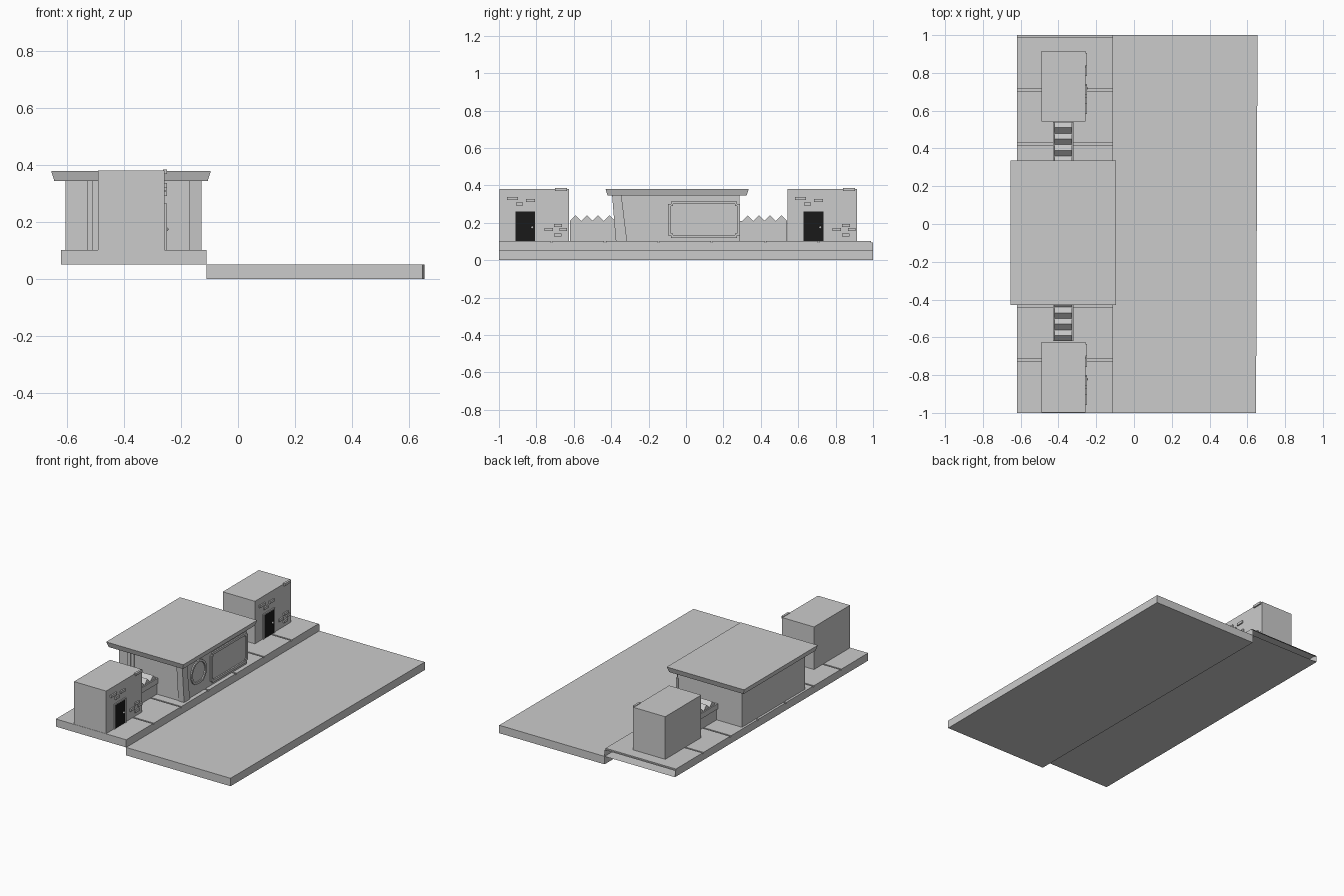
import bpy, bmesh, math

if "Cube" in bpy.data.objects:
    bpy.data.objects.remove(bpy.data.objects["Cube"])

black = bpy.data.materials.new("door_black")
black.diffuse_color = (0.01, 0.01, 0.01, 1)
black.use_nodes = True
black.node_tree.nodes["Principled BSDF"].inputs["Base Color"].default_value = black.diffuse_color


def make(name, verts, faces, mat=None):
    me = bpy.data.meshes.new(name)
    me.from_pydata(verts, [], faces)
    bm = bmesh.new()
    bm.from_mesh(me)
    bmesh.ops.recalc_face_normals(bm, faces=bm.faces)
    bm.to_mesh(me)
    bm.free()
    ob = bpy.data.objects.new(name, me)
    bpy.context.collection.objects.link(ob)
    if mat:
        me.materials.append(mat)
    return ob


def prism(name, profile, x0, x1, mat=None):
    """Extrude a (y, z) outline along x."""
    n = len(profile)
    verts = [(x, y, z) for x in (x0, x1) for y, z in profile]
    faces = [tuple(range(n)), tuple(range(2 * n - 1, n - 1, -1))]
    faces += [(i, (i + 1) % n, n + (i + 1) % n, n + i) for i in range(n)]
    return make(name, verts, faces, mat)


def box(name, x0, x1, y0, y1, z0, z1, mat=None):
    return prism(name, [(y0, z0), (y1, z0), (y1, z1), (y0, z1)], x0, x1, mat)


def frame(name, outer, inner, x0, x1):
    """Ring between two matching (y, z) outlines, extruded along x."""
    n = len(outer)
    verts = [(x, y, z) for x in (x0, x1) for loop in (outer, inner) for y, z in loop]
    faces = []
    for i in range(n):
        j = (i + 1) % n
        faces += [(i, j, n + j, n + i), (2*n + i, 2*n + j, 3*n + j, 3*n + i),
                  (i, j, 2*n + j, 2*n + i), (n + i, n + j, 3*n + j, 3*n + i)]
    return make(name, verts, faces)


# road, very slightly out of square
road = box("road", -0.11, 0.65, -1, 1, 0, 0.052)
for v in road.data.vertices:
    if v.co.x > 0:
        v.co.x += 0.004 * v.co.y

# paved sidewalk with a groove at the end of every slab
top, groove, step = 0.102, 0.094, 2 / 7
profile = [(1, 0.052), (-1, 0.052)]
for i in range(7):
    a, b = -1 + i * step, -1 + (i + 1) * step
    profile += [(a, top), (b - 0.01, top), (b - 0.01, groove), (b, groove)]
sidewalk = prism("sidewalk", profile, -0.62, -0.11)
# the far end of the pavement is left open
bm = bmesh.new()
bm.from_mesh(sidewalk.data)
ends = [f for f in bm.faces if all(v.co.y > 0.999 for v in f.verts)]
bmesh.ops.delete(bm, geom=ends, context='FACES_ONLY')
bm.to_mesh(sidewalk.data)
bm.free()

# main building walls and flared roof
box("main_walls", -0.605, -0.137, -0.37, 0.285, 0.10, 0.346)
rx0, rx1, ry0, ry1, e = -0.655, -0.095, -0.43, 0.335, 0.011
rv = []
for d, z in ((e, 0.345), (0, 0.38)):
    rv += [(rx0 + d, ry0 + d, z), (rx1 - d, ry0 + d, z),
           (rx1 - d, ry1 - d, z), (rx0 + d, ry1 - d, z)]
make("main_roof", rv, [(0, 1, 2, 3), (4, 5, 6, 7), (0, 1, 5, 4),
                       (1, 2, 6, 5), (2, 3, 7, 6), (3, 0, 4, 7)])

# slanted corner pillar and side pilasters
prism("corner_pillar", [(-0.375, 0.10), (-0.315, 0.10), (-0.345, 0.346), (-0.395, 0.346)],
      -0.17, -0.128)
box("side_pilaster", -0.53, -0.51, -0.385, -0.36, 0.10, 0.346)
box("side_pilaster_step", -0.51, -0.49, -0.378, -0.36, 0.10, 0.346)

# shop window: frame with notched corners
def notched(y0, y1, z0, z1, c):
    return [(y0 + c, z0), (y1 - c, z0), (y1 - c, z0 + c), (y1, z0 + c),
            (y1, z1 - c), (y1 - c, z1 - c), (y1 - c, z1), (y0 + c, z1),
            (y0 + c, z1 - c), (y0, z1 - c), (y0, z0 + c), (y0 + c, z0 + c)]


frame("shop_window_frame", notched(-0.095, 0.288, 0.118, 0.315, 0.014),
      notched(-0.08, 0.272, 0.134, 0.30, 0.010), -0.145, -0.128)

# round window with flattened bottom
def ring(r, base):
    pts = [(-0.217 + r * math.cos(2 * math.pi * i / 24),
            0.24 + r * math.sin(2 * math.pi * i / 24)) for i in range(24)]
    return [(y, max(z, base)) for y, z in pts]


frame("round_window_frame", ring(0.08, 0.168), ring(0.066, 0.182), -0.145, -0.129)

# two planters with saw-tooth tops
for tag, y0, y1, first in (("front", -0.62, -0.37, -0.62), ("back", 0.28, 0.54, 0.30)):
    box(tag + "_planter_base", -0.422, -0.328, y0, y1, 0.10, 0.175)
    box(tag + "_planter_rim", -0.43, -0.32, y0, y1, 0.175, 0.21)
    teeth = [(first + 0.24, 0.205), (first, 0.205)]
    for i in range(4):
        teeth += [(first + 0.06 * i, 0.21), (first + 0.06 * i + 0.03, 0.24)]
    teeth.append((first + 0.24, 0.21))
    prism(tag + "_planter_teeth", teeth, -0.422, -0.328)

# two matching small houses; bricks as (y, z, width) of the lower corner
BRICKS = [(-0.957, 0.322, 0.058), (-0.909, 0.292, 0.038), (-0.856, 0.311, 0.048),
          (-0.70, 0.369, 0.064), (-0.706, 0.177, 0.043), (-0.756, 0.155, 0.045),
          (-0.675, 0.155, 0.040), (-0.706, 0.128, 0.040)]
for tag, dy in (("front", 0), ("back", 1.54)):
    box(tag + "_house", -0.49, -0.257, -0.998 + dy, -0.625 + dy, 0.10, 0.381)
    for i, (y, z, w) in enumerate(BRICKS):
        box(f"{tag}_house_brick_{i}", -0.262, -0.248, y + dy, y + w + dy, z, z + 0.016)
    a, b = -0.918 + dy, -0.80 + dy
    frame(tag + "_door_frame",
          [(a, 0.10), (b, 0.10), (b, 0.265), (a, 0.265)],
          [(a + 0.006, 0.10), (b - 0.006, 0.10), (b - 0.006, 0.259), (a + 0.006, 0.259)],
          -0.262, -0.249)
    box(tag + "_door", -0.262, -0.253, a + 0.006, b - 0.006, 0.10, 0.259, black)
    bpy.ops.mesh.primitive_uv_sphere_add(segments=12, ring_count=8, radius=0.007,
                                         location=(-0.251, -0.822 + dy, 0.175))
    bpy.context.object.name = tag + "_door_knob"
    bpy.ops.object.shade_smooth_by_angle()
